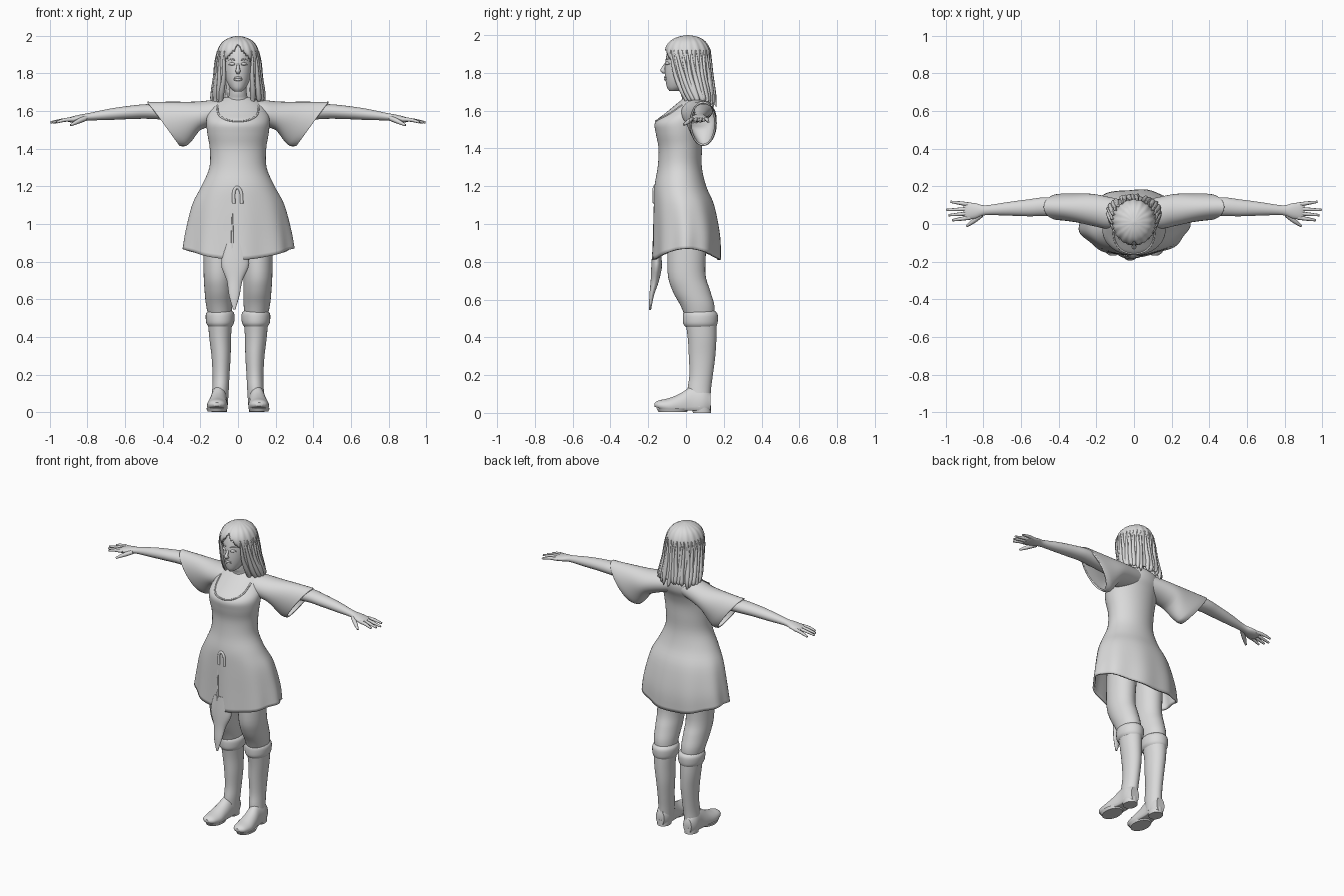
import bpy, bmesh, math, random
from mathutils import Vector
from mathutils.bvhtree import BVHTree

random.seed(4)
if "Cube" in bpy.data.objects:
    bpy.data.objects.remove(bpy.data.objects["Cube"])

grey = bpy.data.materials.new("plain grey")
grey.use_nodes = True
grey.diffuse_color = (0.7, 0.7, 0.7, 1)
grey.node_tree.nodes["Principled BSDF"].inputs["Base Color"].default_value = grey.diffuse_color


def finish(obj):
    """Smooth shading and material for a linked object."""
    bpy.ops.object.select_all(action="DESELECT")
    obj.select_set(True)
    bpy.context.view_layer.objects.active = obj
    if obj.type == "CURVE":
        bpy.ops.object.convert(target="MESH")
        obj = bpy.context.view_layer.objects.active
    obj.data.materials.clear()
    obj.data.materials.append(grey)
    bpy.ops.object.shade_smooth_by_angle(angle=math.radians(50))
    return obj


def spline(rows, steps):
    """Resample rows of numbers along a smooth curve through them."""
    rows = [Vector(r) for r in rows]
    pad = [rows[0]] + rows + [rows[-1]]
    out = []
    for i in range(len(rows) - 1):
        a, b, c, d = pad[i:i + 4]
        for s in range(steps):
            t = s / steps
            out.append(b + (c - a) * (t / 2) + (a * 2 - b * 5 + c * 4 - d) * (t * t / 2)
                       + (b * 3 - a - c * 3 + d) * (t ** 3 / 2))
    return out + [rows[-1]]


def loft(name, axis, rows, n=32, steps=4, caps=(True, True), warp=None, keep=None, thick=0):
    """Skin over elliptical rings: position, two centres, two radii."""
    a = "xyz".index(axis)
    b, c = [i for i in range(3) if i != a]
    bm = bmesh.new()
    rings = []
    for row in spline(rows, steps):
        ring = []
        for k in range(n):
            ang = math.tau * k / n
            co = Vector((0, 0, 0))
            co[a] = row[0]
            co[b] = row[1] + row[3] * math.cos(ang)
            co[c] = row[2] + row[4] * math.sin(ang)
            ring.append(bm.verts.new(warp(co, ang, row) if warp else co))
        rings.append(ring)
    for low, high in zip(rings, rings[1:]):
        for k in range(n):
            j = (k + 1) % n
            bm.faces.new((low[k], low[j], high[j], high[k]))
    for ring, cap in zip((rings[0], rings[-1]), caps):
        if cap:
            bm.faces.new(ring)
    if keep:
        gone = [f for f in bm.faces if not keep(f.calc_center_median())]
        bmesh.ops.delete(bm, geom=gone, context="FACES")
    bmesh.ops.recalc_face_normals(bm, faces=bm.faces)
    mesh = bpy.data.meshes.new(name)
    bm.to_mesh(mesh)
    bm.free()
    obj = bpy.data.objects.new(name, mesh)
    bpy.context.collection.objects.link(obj)
    if thick:
        solid = obj.modifiers.new("cloth", "SOLIDIFY")
        solid.thickness = thick
    return finish(obj)


def tube(name, points, radii):
    """Round strand through points with a radius at each one."""
    curve = bpy.data.curves.new(name, "CURVE")
    curve.dimensions = "3D"
    curve.bevel_depth = 1
    curve.bevel_resolution = 2
    curve.use_fill_caps = True
    line = curve.splines.new("POLY")
    rows = spline([(*p, r) for p, r in zip(points, radii)], 4)
    line.points.add(len(rows) - 1)
    for point, row in zip(line.points, rows):
        point.co = (row[0], row[1], row[2], 1)
        point.radius = row[3]
    obj = bpy.data.objects.new(name, curve)
    bpy.context.collection.objects.link(obj)
    return finish(obj)


def on_front(obj, points):
    """Project x, z points onto the front of an object."""
    bpy.context.view_layer.update()
    tree = BVHTree.FromObject(obj, bpy.context.evaluated_depsgraph_get())
    return [tree.ray_cast(Vector((x, -1, z)), Vector((0, 1, 0)))[0] or Vector((x, 0, z))
            for x, z in points]


# Dress with folds in the skirt and a hem raised at the sides
def skirt_folds(co, ang, row):
    f = max(0, (1.2 - co.z) / 0.36)
    fold = 1 + 0.025 * f * math.cos(9 * ang + 0.6)
    return Vector((co.x * fold, co.y * fold, co.z + 0.03 * f * f * math.cos(2 * ang)))


dress = loft("dress", "z", [
    (.84, 0, .005, .295, .178), (.95, 0, .005, .28, .176), (1.1, 0, -.01, .245, .16),
    (1.2, 0, -.03, .195, .137), (1.3, 0, -.033, .152, .117), (1.4, 0, -.03, .15, .115),
    (1.48, 0, -.035, .163, .125), (1.54, 0, -.028, .168, .135), (1.59, 0, .012, .16, .117),
    (1.64, 0, .043, .13, .088), (1.672, 0, .05, .075, .055)],
    n=72, caps=(False, True), warp=skirt_folds, thick=.012)

# Pointed cloth tip hanging at the front
loft("front_flap", "z", [(.545, -.02, -.19, .006, .005), (.62, -.02, -.182, .028, .012),
     (.7, -.018, -.165, .042, .022), (.79, -.015, -.155, .075, .028),
     (.9, -.01, -.16, .05, .015)], n=24)

# Neckline edge, waist tie and front seam
scoop = [(.11 * math.cos(t), 1.63 - .085 * abs(math.sin(t)) ** .6)
         for t in [math.pi * i / 12 for i in range(13)]]
tube("neckline", on_front(dress, scoop), [.005] * len(scoop))
knot = [(-.022, 1.11), (-.022, 1.17), (-.005, 1.195), (.016, 1.17), (.02, 1.11)]
tube("waist_tie", on_front(dress, knot), [.009] * len(knot))
seam = [(-.03, .84 + .06 * i) for i in range(5)]
tube("front_seam", on_front(dress, seam), [.008, .007, .006, .004, .001])

# Neck and head
loft("neck", "z", [(1.6, 0, .045, .08, .075), (1.66, 0, .035, .056, .056),
                   (1.7, 0, .02, .046, .05), (1.78, 0, .02, .046, .05)])
head = loft("head", "z", [
    (1.703, 0, -.065, .018, .022), (1.722, 0, -.05, .04, .05), (1.76, 0, -.03, .061, .078),
    (1.81, 0, -.015, .073, .097), (1.87, 0, -.005, .078, .103), (1.93, 0, .005, .077, .098),
    (1.97, 0, .01, .055, .07), (1.985, 0, .01, .02, .03)])

# Face details
tube("nose", [(0, -.1, 1.858), (0, -.117, 1.83), (0, -.122, 1.812), (0, -.1, 1.802)],
     [.006, .009, .013, .008])
for z, r, name in ((1.777, .007, "upper_lip"), (1.767, .008, "lower_lip")):
    tube(name, on_front(head, [(-.024, z), (0, z), (.024, z)]), [.002, r, .002])
for s, side in ((1, "left"), (-1, "right")):
    for z, r, part in ((1.848, .009, "eye"), (1.872, .005, "brow")):
        tube(side + "_" + part, on_front(head, [(s * .015, z), (s * .032, z + .003), (s * .05, z)]),
             [.002, r, .002])

# Hair shell, parted and open over the face
hair_rows = [(1.66, 0, .068, .135, .08), (1.71, 0, .05, .13, .092), (1.78, 0, .03, .122, .105),
             (1.86, 0, .015, .118, .115), (1.92, 0, .008, .109, .12), (1.965, 0, .008, .085, .095),
             (1.99, 0, .01, .045, .055), (2, 0, .01, .004, .004)]


def face_opening(co):
    width = min(.078, max(0, 1.955 - co.z) * .8)
    return co.y > .02 or abs(co.x) > width


def strands(co, ang, row):
    wave = 1 + .018 * math.cos(17 * ang + 9 * co.z)
    return Vector((co.x * wave, row[2] + (co.y - row[2]) * wave, co.z))


loft("hair", "z", hair_rows, n=96, caps=(False, True), warp=strands, keep=face_opening, thick=.012)

# Loose locks following the shell with uneven ends
for i in range(25):
    ang = math.radians(-48 + 276 * i / 24)
    path = []
    for row in hair_rows[4::-1]:
        path.append(Vector((row[3] * math.cos(ang), row[2] + row[4] * math.sin(ang), row[0])))
        ang += random.uniform(-.05, .05)
    out = Vector((math.cos(ang), math.sin(ang), 0))
    path.append(path[-1] + out * random.uniform(-.015, .015) - Vector((0, 0, random.uniform(0, .05))))
    tube("hair_lock", path, [.003, .008, .012, .015, .013, .002])


# Wide sleeve whose opening slants toward the body at the bottom
def slant(co, ang, row):
    f = min(1, max(0, (row[0] - .2) / .16))
    return co + Vector((.085 * f * math.sin(ang), 0, 0))


for s, side in ((1, "left"), (-1, "right")):
    def flip(rows):
        return [(s * r[0], *r[1:]) for r in rows]

    def flip_x(rows):
        return [(r[0], s * r[1], *r[2:]) for r in rows]

    def slant_side(co, ang, row):
        moved = slant(Vector((s * co.x, co.y, co.z)), ang, (s * row[0],))
        return Vector((s * moved.x, moved.y, moved.z))

    loft(side + "_sleeve", "x", flip([
        (.05, .055, 1.605, .07, .058), (.14, .06, 1.59, .085, .068), (.22, .075, 1.57, .085, .08),
        (.3, .085, 1.545, .077, .105), (.36, .09, 1.532, .073, .117), (.395, .09, 1.532, .07, .118)]),
        caps=(True, False), warp=slant_side, thick=.01)

    # Arm, palm, fingers and thumb
    loft(side + "_arm", "x", flip([
        (.2, .08, 1.59, .05, .05), (.45, .092, 1.598, .05, .04), (.56, .086, 1.594, .045, .036),
        (.68, .08, 1.583, .035, .03), (.79, .073, 1.57, .026, .02), (.84, .07, 1.562, .04, .019),
        (.885, .069, 1.555, .045, .015), (.905, .069, 1.552, .038, .008)]))
    for base, end, reach in ((.034, .02, .965), (.058, .047, .985), (.081, .075, .997), (.103, .118, .975)):
        tube(side + "_finger", flip([(.87, base, 1.556), (.92, (base + end) / 2, 1.553),
                                     (reach, end, 1.54)]), [.011, .01, .006])
    tube(side + "_thumb", flip([(.81, .05, 1.562), (.85, .018, 1.545), (.89, -.012, 1.525)]),
         [.014, .013, .006])

    # Leg, boot shaft and rolled cuff
    loft(side + "_leg", "z", flip_x([
        (.5, .095, .075, .06, .075), (.57, .1, .06, .07, .09), (.65, .103, .027, .075, .1),
        (.75, .105, .002, .078, .1), (.98, .1, .01, .085, .105)]))
    loft(side + "_boot_shaft", "z", flip_x([
        (.03, .1, .07, .045, .057), (.12, .093, .07, .044, .062), (.2, .09, .08, .045, .062),
        (.3, .09, .085, .051, .07), (.4, .095, .085, .058, .076), (.5, .095, .077, .066, .083)]))
    loft(side + "_boot_cuff", "z", flip_x([
        (.455, .095, .077, .062, .08), (.475, .095, .076, .074, .091),
        (.52, .095, .076, .076, .092), (.54, .095, .073, .062, .08)]))

    # Foot with a flat sole, and a low heel
    def flat_sole(co, ang, row):
        return Vector((co.x, co.y, max(co.z, .012 if co.y > -.1 else .012 + (-.1 - co.y) * .3)))

    loft(side + "_foot", "y", flip_x([
        (-.167, .112, .042, .018, .01), (-.145, .112, .04, .042, .026), (-.09, .11, .035, .055, .043),
        (-.03, .107, .04, .05, .063), (.03, .102, .05, .044, .09), (.09, .1, .055, .045, .085),
        (.13, .1, .055, .03, .05)]), warp=flat_sole)
    loft(side + "_sole", "z", flip_x([(.004, .112, -.07, .05, .075), (.022, .112, -.07, .057, .085)]), steps=1)
    loft(side + "_heel", "z", flip_x([(0, .1, .085, .04, .048), (.04, .1, .08, .044, .052)]), steps=1)
